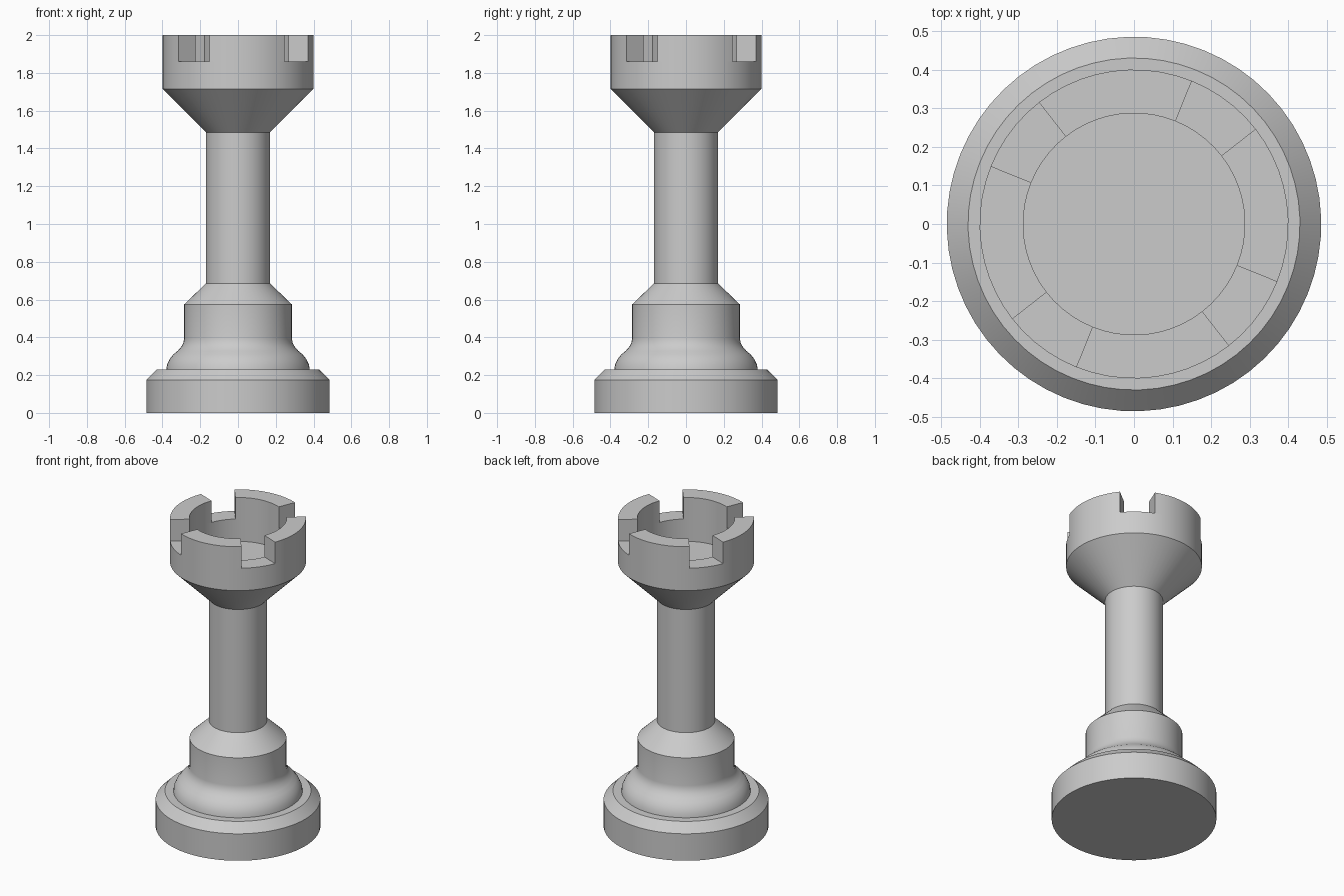
import bpy
import bmesh
from math import cos, sin, radians, tau

default = bpy.data.objects.get("Cube")
if default:
    bpy.data.objects.remove(default, do_unlink=True)

SEGMENTS = 60
START = radians(38)        # first notch edge
NOTCH_FLOOR, TOP = 1.86, 2.0

stone = bpy.data.materials.new("grey stone")
stone.use_nodes = True
colour = (0.6, 0.6, 0.6, 1)
stone.diffuse_color = colour
stone.node_tree.nodes["Principled BSDF"].inputs["Base Color"].default_value = colour

# Outline from the base up to the crown, then down into the cup
profile = [
    (0.485, 0), (0.485, 0.175), (0.43, 0.23),                    # foot
    (0.38, 0.23), (0.376, 0.255), (0.362, 0.285), (0.342, 0.31),  # rounded shoulder
    (0.32, 0.328), (0.302, 0.348), (0.29, 0.37), (0.285, 0.395),  # hollow curve
    (0.285, 0.575), (0.17, 0.685),                               # collar
    (0.17, 1.485), (0.4, 1.715),                                 # stem and flare
    (0.4, NOTCH_FLOOR), (0.287, NOTCH_FLOOR), (0.287, 1.715),    # cup
]

bm = bmesh.new()
rings = []
for r, z in profile:
    angles = [START + tau * i / SEGMENTS for i in range(SEGMENTS)]
    rings.append([bm.verts.new((r * cos(a), r * sin(a), z)) for a in angles])

# Skin neighbouring rings, keeping the rim faces that carry battlements
battlements = []
quarter = SEGMENTS // 4
for low, high in zip(rings, rings[1:]):
    for i in range(SEGMENTS):
        j = (i + 1) % SEGMENTS
        face = bm.faces.new((low[i], low[j], high[j], high[i]))
        on_rim = all(abs(v.co.z - NOTCH_FLOOR) < 0.001 for v in face.verts)
        if on_rim and i % quarter >= 5:
            battlements.append(face)
bm.faces.new(list(reversed(rings[0])))
bm.faces.new(rings[-1])

# Raise the four battlements
raised = bmesh.ops.extrude_face_region(bm, geom=battlements)["geom"]
verts = [g for g in raised if isinstance(g, bmesh.types.BMVert)]
bmesh.ops.translate(bm, vec=(0, 0, TOP - NOTCH_FLOOR), verts=verts)
bmesh.ops.recalc_face_normals(bm, faces=bm.faces)

mesh = bpy.data.meshes.new("tower_piece")
bm.to_mesh(mesh)
bm.free()
mesh.materials.append(stone)
tower = bpy.data.objects.new("tower_piece", mesh)
bpy.context.collection.objects.link(tower)

# Smooth round walls with crisp rims
bpy.ops.object.select_all(action="DESELECT")
tower.select_set(True)
bpy.context.view_layer.objects.active = tower
bpy.ops.object.shade_smooth_by_angle(angle=radians(30))
